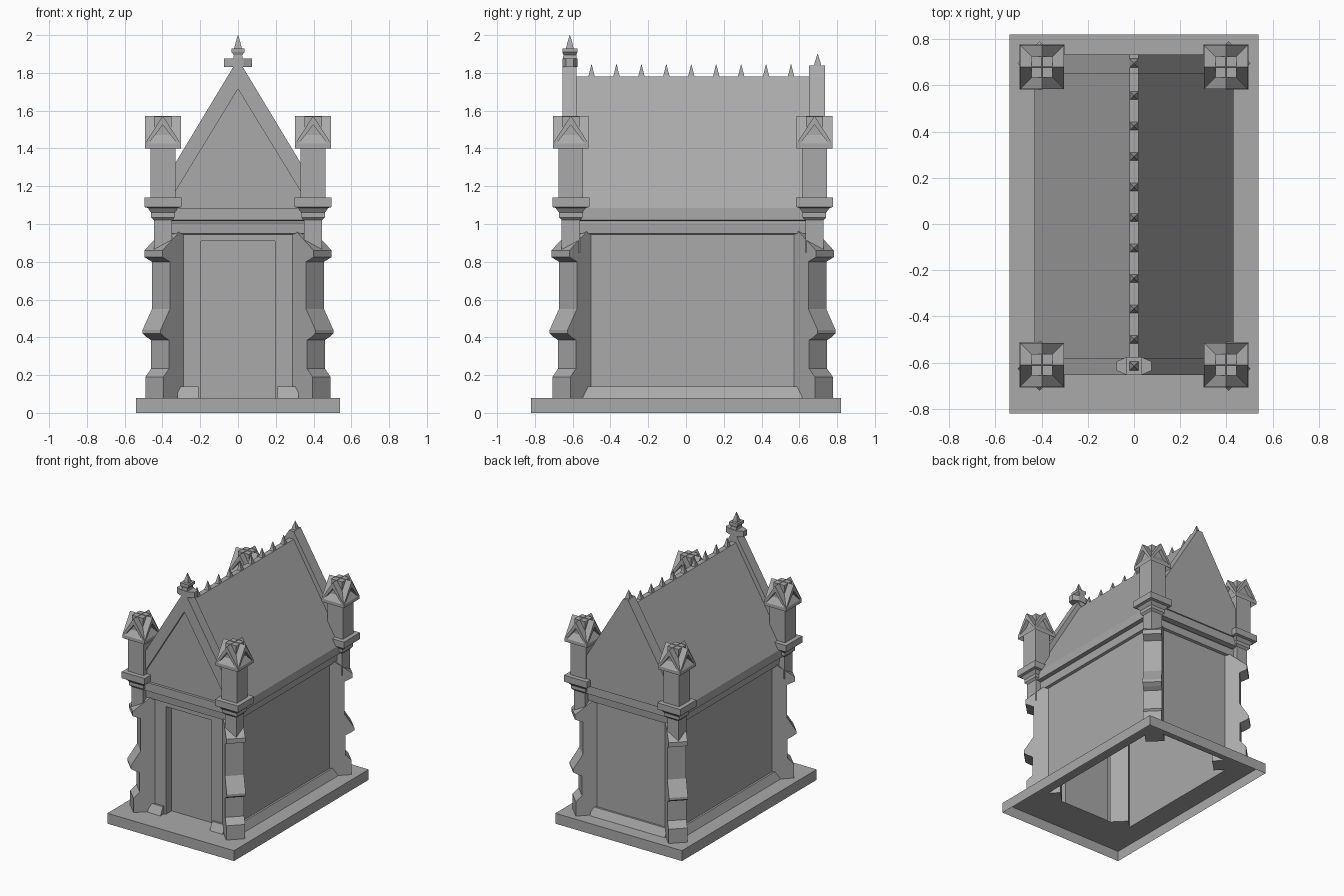
import bpy
import bmesh

if "Cube" in bpy.data.objects:
    bpy.data.objects.remove(bpy.data.objects["Cube"], do_unlink=True)

# One stone colour for everything
stone = bpy.data.materials.new("grey_stone")
stone.use_nodes = True
GREY = (0.4, 0.4, 0.4, 1)
stone.diffuse_color = GREY
stone.node_tree.nodes["Principled BSDF"].inputs["Base Color"].default_value = GREY

YC = 0.035            # middle of the building along y
HX, HY = 0.38, 0.635  # half size of the walls
EX, EY = 0.43, 0.69   # half size of the eaves
CORNERS = [(sx, sy) for sx in (-1, 1) for sy in (-1, 1)]


def corner_name(sx, sy):
    return ("front_" if sy < 0 else "back_") + ("left" if sx > 0 else "right")


def loft(name, rings, bottom=True, top=True):
    """Skin a stack of rings that have the same number of points."""
    bm = bmesh.new()
    loops = [[bm.verts.new(p) for p in ring] for ring in rings]
    n = len(loops[0])
    for a, b in zip(loops, loops[1:]):
        for i in range(n):
            j = (i + 1) % n
            bm.faces.new((a[i], a[j], b[j], b[i]))
    if bottom:
        bm.faces.new(loops[0][::-1])
    if top:
        bm.faces.new(loops[-1])
    bmesh.ops.recalc_face_normals(bm, faces=bm.faces[:])
    mesh = bpy.data.meshes.new(name)
    bm.to_mesh(mesh)
    bm.free()
    mesh.materials.append(stone)
    obj = bpy.data.objects.new(name, mesh)
    bpy.context.collection.objects.link(obj)
    return obj


def rect(cx, cy, hx, hy, z):
    return [(cx - hx, cy - hy, z), (cx + hx, cy - hy, z),
            (cx + hx, cy + hy, z), (cx - hx, cy + hy, z)]


def stack(name, cx, cy, sections, **caps):
    """Rectangular sections (half x, half y, z) piled up."""
    return loft(name, [rect(cx, cy, *s) for s in sections], **caps)


def along_y(name, profile, y0, y1, cx=0):
    return loft(name, [[(cx + u, y, z) for u, z in profile] for y in (y0, y1)])


def along_x(name, profile, x0, x1, cy=0):
    return loft(name, [[(x, cy + u, z) for u, z in profile] for x in (x0, x1)])


def mirrored(half):
    """Complete a right-hand profile with its mirror image."""
    return half + [(-x, z) for x, z in reversed(half) if x > 0]


# Base slab, open underneath, with a ledge around the hollow inside
loft("base_slab", [rect(0, 0, 0.54, 0.82, 0), rect(0, 0, 0.54, 0.82, 0.08),
                   rect(0, YC + 0.035, HX, HY - 0.035, 0.08)], bottom=False, top=False)

# Walls with the door recess, and the lintel above it
DOOR, DEEP = 0.195, 0.07
plan = [(-HX, -HY), (-DOOR, -HY), (-DOOR, DEEP - HY), (DOOR, DEEP - HY),
        (DOOR, -HY), (HX, -HY), (HX, HY), (-HX, HY)]
loft("walls", [[(x, y + YC, z) for x, y in plan] for z in (0.08, 0.91)],
     bottom=False, top=False)
stack("upper_walls", 0, YC, [(HX, HY, 0.91), (HX, HY, 0.96)], bottom=False, top=False)
stack("door_lintel", 0, YC - HY + DEEP / 2,
      [(DOOR, DEEP / 2, 0.91), (DOOR, DEEP / 2, 0.95)])

# Sloped plinth at the foot of the walls
for s, side in ((-1, "right"), (1, "left")):
    foot = [(0, 0.08), (s * 0.045, 0.08), (s * 0.015, 0.14), (0, 0.14)]
    along_y(side + "_plinth", foot, YC - 0.58, YC + 0.58, s * HX)
    front = [(0, 0.08), (-0.045, 0.08), (-0.015, 0.14), (0, 0.14)]
    along_x("front_plinth_" + side, front, s * 0.21, s * 0.32, YC - HY)
along_x("back_plinth", [(-u, z) for u, z in front], -0.32, 0.32, YC + HY)

# Cornice and eaves
stack("cornice", 0, YC, [(HX, HY, 0.945), (0.4, 0.655, 0.95), (0.405, 0.66, 1.005),
                         (0.4, 0.65, 1.015), (EX, EY, 1.02), (EX, EY, 1.085)],
      bottom=False)

# Roof and gables
along_y("roof", mirrored([(EX, 1.085), (0.02, 1.78)]), YC - 0.63, YC + 0.63)
slope = [(EX, 1.085), (EX, 1.16), (0.02, 1.84)]
coping = mirrored(slope) + [(-0.385, 1.085), (0, 1.715), (0.385, 1.085)]
along_y("front_gable_coping", coping, YC - EY, YC - 0.615)
along_y("front_gable_wall", mirrored([(0.4, 1.085), (0.02, 1.74)]), YC - 0.67, YC - 0.62)
along_y("back_gable", mirrored(slope), YC + 0.615, YC + EY + 0.01)

# Ridge spikes
for i in range(9):
    stack(f"ridge_spike_{i + 1}", 0, -0.5 + i * 0.132,
          [(0.019, 0.019, 1.775), (0.012, 0.012, 1.8), (0.001, 0.001, 1.845)])
stack("back_gable_spike", 0, 0.697,
      [(0.02, 0.02, 1.835), (0.014, 0.014, 1.86), (0.001, 0.001, 1.9)])

# Cross finial on the front gable
FY = YC - 0.65
stack("finial_post", 0, FY, [(0.025, 0.036, 1.8), (0.025, 0.036, 1.88),
                             (0.022, 0.034, 1.895), (0.035, 0.04, 1.91), (0.035, 0.04, 1.93)])
loft("finial_arms", [[(x, FY + y, z) for x, y in
                      ((-0.075, -0.02), (-0.03, -0.04), (0.03, -0.04), (0.075, -0.02),
                       (0.075, 0.02), (0.03, 0.04), (-0.03, 0.04), (-0.075, 0.02))]
                     for z in (1.832, 1.877)])
stack("finial_tip", 0, FY, [(0.02, 0.02, 1.93), (0.013, 0.013, 1.96), (0.001, 0.001, 2.0)])

# Diagonal corner buttresses: reach along the diagonal, height
steps = [(0.27, 0.08), (0.443, 0.08), (0.443, 0.19), (0.412, 0.235), (0.412, 0.385),
         (0.435, 0.4), (0.457, 0.42), (0.457, 0.44), (0.408, 0.55), (0.408, 0.8),
         (0.448, 0.825), (0.448, 0.86), (0.31, 1.01), (0.27, 1.01)]
for sx, sy in CORNERS:
    loft(corner_name(sx, sy) + "_buttress",
         [[(sx * (r + t), YC + sy * (r + 0.252 - t), z) for r, z in steps]
          for t in (-0.0475, 0.0475)])

# Pinnacles: stem, corbel, shaft and crossed gablets
SHAFT, CAP = 0.066, 0.095
gablet = [(CAP, 1.4), (CAP, 1.425), (0, 1.573), (-CAP, 1.425), (-CAP, 1.4), (0, 1.525)]
infill = [(SHAFT, 1.4), (SHAFT, 1.445), (0, 1.53), (-SHAFT, 1.445), (-SHAFT, 1.4)]
for sx, sy in CORNERS:
    name = corner_name(sx, sy) + "_pinnacle"
    px, py = sx * 0.398, YC + sy * 0.645
    stack(name + "_shaft", px, py,
          [(h, h, z) for h, z in ((0.048, 0.85), (0.048, 1.02), (0.062, 1.035),
                                  (0.062, 1.06), (0.08, 1.085), (0.098, 1.09),
                                  (0.098, 1.14), (SHAFT, 1.141), (SHAFT, 1.44))])
    for label, shape, reach in (("gablet", gablet, CAP), ("infill", infill, SHAFT)):
        along_y(f"{name}_{label}_y", shape, py - reach, py + reach, px)
        along_x(f"{name}_{label}_x", shape, px - reach, px + reach, py)
    stack(name + "_crown", px, py, [(0.046, 0.046, 1.48), (0.046, 0.046, 1.57)])
